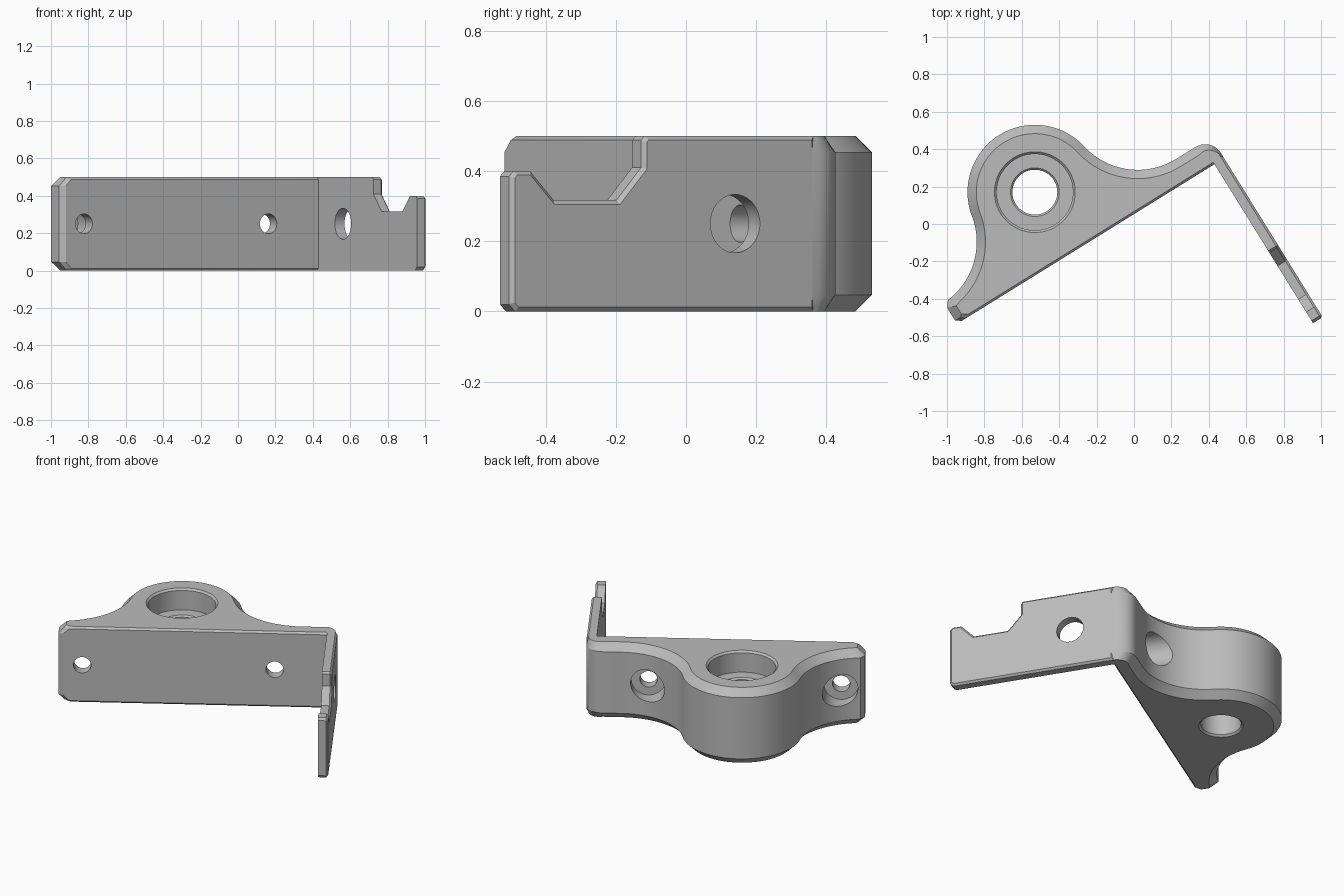
import bpy, bmesh, math
from mathutils import Matrix, Vector

old = bpy.data.objects.get("Cube")
if old:
    bpy.data.objects.remove(old, do_unlink=True)

TURN = Matrix.Rotation(math.radians(31.8), 4, 'Z')   # whole bracket is turned in plan
HEIGHT = 0.5
MID = HEIGHT / 2
CHAMFER = 0.047
SMALL = 0.012
BOSS = (-0.361, 0.424)
FRONT = 0.045
OUTER = 0.595
INNER = 0.534

grey = bpy.data.materials.new("plain grey")
grey.use_nodes = True
grey.diffuse_color = (0.5, 0.5, 0.5, 1)
grey.node_tree.nodes["Principled BSDF"].inputs["Base Color"].default_value = (0.5, 0.5, 0.5, 1)


def finish(bm, name, matrix):
    bmesh.ops.recalc_face_normals(bm, faces=bm.faces)
    mesh = bpy.data.meshes.new(name)
    bm.to_mesh(mesh)
    bm.free()
    mesh.transform(matrix)
    mesh.materials.append(grey)
    obj = bpy.data.objects.new(name, mesh)
    bpy.context.collection.objects.link(obj)
    return obj


def loft(name, rings, matrix=TURN):
    """Closed solid through rings with equal point counts."""
    bm = bmesh.new()
    rows = [[bm.verts.new(p) for p in ring] for ring in rings]
    n = len(rows[0])
    for a, b in zip(rows, rows[1:]):
        for i in range(n):
            j = (i + 1) % n
            bm.faces.new((a[i], a[j], b[j], b[i]))
    bm.faces.new(rows[0][::-1])
    bm.faces.new(rows[-1])
    return finish(bm, name, matrix)


def arc(centre, r, start, end, n):
    angles = [math.radians(start + (end - start) * i / n) for i in range(n + 1)]
    return [(centre[0] + r * math.cos(a), centre[1] + r * math.sin(a)) for a in angles]


def drill(target, profile, matrix, segments=48):
    """Cut a turned shape, given as (radius, height) pairs, out of the target."""
    rings = [[(x, y, h) for x, y in arc((0, 0), r, 0, 360, segments)[:-1]] for r, h in profile]
    cutter = loft("hole_cutter", rings, TURN @ matrix)
    cutter.hide_render = True
    mod = target.modifiers.new("hole", 'BOOLEAN')
    mod.operation = 'DIFFERENCE'
    mod.solver = 'EXACT'
    mod.object = cutter
    bpy.context.view_layer.objects.active = target
    bpy.ops.object.modifier_apply(modifier=mod.name)
    bpy.data.objects.remove(cutter, do_unlink=True)


def outline(c, s):
    """Body plan, inset by c along the curved back and by s along the front."""
    pts = [(-1.055 + c, FRONT + s), (OUTER - c * SMALL / CHAMFER, FRONT + s)]
    for i in range(11):                                # rounded bend into the arm
        t = i / 10
        r = 0.1 - c * (SMALL / CHAMFER * (1 - t) + t)
        a = t * math.pi / 2
        pts.append((0.495 + r * math.cos(a), 0.077 + r * math.sin(a)))
    du, dv, hollow = 0.736, 0.143, 0.39
    tilt = math.degrees(math.atan2(dv, du))
    right = (BOSS[0] + du, BOSS[1] + dv)
    left = (BOSS[0] - du, BOSS[1] + dv)
    stop = 270 + math.degrees(math.asin((0.037 + c) / (hollow + c)))
    pts += arc(right, hollow + c, 270, 180 + tilt, 24)
    pts += arc(BOSS, 0.36 - c, tilt, 180 - tilt, 48)[1:]
    pts += arc(left, hollow + c, 360 - tilt, stop, 24)[1:]
    pts += [(-1.085 + c, 0.145 - c / 3), (-1.085 + c, 0.065 + s)]
    return pts


# Curved body with chamfered rims
lower = [(0, CHAMFER, SMALL), (SMALL, CHAMFER - SMALL, 0), (CHAMFER, 0, 0)]
levels = lower + [(HEIGHT - z, c, s) for z, c, s in reversed(lower)]
body = loft("bracket_body", [[(u, v, z) for u, v in outline(c, s)] for z, c, s in levels])

# Stepped bore through the boss
drill(body, [(0.145, -0.013), (0.12, 0.012), (0.12, 0.35), (0.13, 0.36),
             (0.204, 0.36), (0.204, 0.488), (0.226, 0.51)],
      Matrix.Translation((BOSS[0], BOSS[1], 0)), 64)

# Two screw holes with recessed heads at the back
for side in (-1, 1):
    place = Matrix.Translation((BOSS[0] + side * 0.58, 0, MID)) @ Matrix.Rotation(-math.pi / 2, 4, 'X')
    drill(body, [(0.053, -0.1), (0.053, 0.115), (0.105, 0.115), (0.105, 0.42)], place)

# Flat arm with a notched top edge
side_profile = [(0.065, 0), (-0.935, 0), (-0.955, 0.02), (-0.955, 0.385), (-0.94, 0.4),
                (-0.885, 0.4), (-0.805, 0.317), (-0.595, 0.317), (-0.512, 0.41),
                (-0.512, 0.488), (-0.5, HEIGHT), (0.065, HEIGHT)]
bm = bmesh.new()
face = bm.faces.new([bm.verts.new((INNER, v, z)) for v, z in side_profile])
new = bmesh.ops.extrude_face_region(bm, geom=[face], use_keep_orig=True)["geom"]
bmesh.ops.translate(bm, vec=Vector((OUTER - INNER, 0, 0)),
                    verts=[g for g in new if isinstance(g, bmesh.types.BMVert)])
rim = [e for e in bm.edges if all(v.co.x > OUTER - 0.001 for v in e.verts)]
bmesh.ops.bevel(bm, geom=rim, offset=SMALL, segments=1, affect='EDGES', clamp_overlap=True)
arm = finish(bm, "notched_arm", TURN)
drill(arm, [(0.083, 0.4), (0.083, 0.7)],
      Matrix.Translation((0, -0.204, MID)) @ Matrix.Rotation(math.pi / 2, 4, 'Y'))

# Smooth curved walls, crisp rims
bpy.ops.object.select_all(action='DESELECT')
for obj in (body, arm):
    obj.select_set(True)
bpy.context.view_layer.objects.active = body
bpy.ops.object.shade_smooth_by_angle(angle=math.radians(25))
